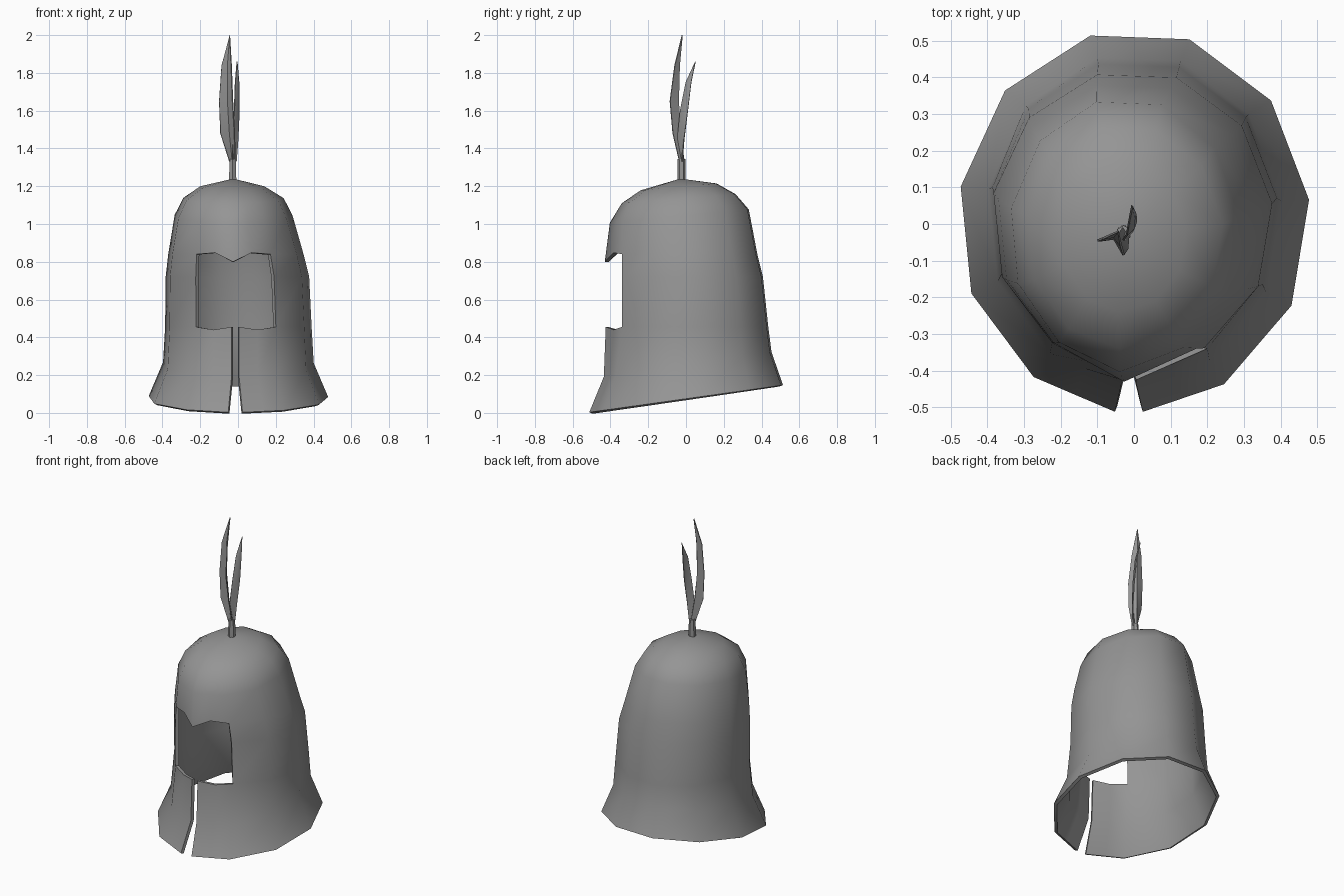
import bpy, bmesh, math

if "Cube" in bpy.data.objects:
    bpy.data.objects.remove(bpy.data.objects["Cube"])

steel = bpy.data.materials.new("steel_grey")
steel.diffuse_color = (0.30, 0.30, 0.30, 1)
steel.use_nodes = True
steel.node_tree.nodes["Principled BSDF"].inputs["Base Color"].default_value = steel.diffuse_color


def finish(name, bm, thickness, angle, offset=-1):
    """Turn a bmesh into a smooth shaded shell with the given thickness."""
    bmesh.ops.remove_doubles(bm, verts=bm.verts, dist=0.0005)
    bmesh.ops.recalc_face_normals(bm, faces=bm.faces)
    me = bpy.data.meshes.new(name)
    bm.to_mesh(me)
    bm.free()
    me.materials.append(steel)
    ob = bpy.data.objects.new(name, me)
    bpy.context.collection.objects.link(ob)
    bpy.context.view_layer.objects.active = ob
    ob.select_set(True)
    if thickness:
        mod = ob.modifiers.new("shell", 'SOLIDIFY')
        mod.thickness = thickness
        mod.offset = offset
        bpy.ops.object.modifier_apply(modifier=mod.name)
    bpy.ops.object.shade_smooth_by_angle(angle=math.radians(angle))
    ob.select_set(False)
    return ob


# Helmet rings: z, slope along y, cx, cy, rx, ry, front y, slit half width
RINGS = [
    (0.075, 0.140, 0.000, 0.010, 0.480, 0.520, -0.512, 0.038),
    (0.255, 0.147, 0.000, 0.016, 0.403, 0.451, -0.435, 0.020),
    (0.455, 0.000, 0.000, 0.025, 0.392, 0.424, -0.425, 0.020),
    (0.720, 0.000, -0.005, 0.012, 0.384, 0.408, -0.425, 0),
    (0.840, 0.000, -0.013, -0.002, 0.362, 0.392, -0.430, 0),
    (1.045, 0.095, -0.025, -0.022, 0.315, 0.366, -0.403, 0),
    (1.137, 0.080, -0.025, -0.034, 0.268, 0.306, -0.340, 0),
    (1.200, 0.090, -0.030, -0.036, 0.172, 0.204, -0.240, 0),
]
SIDES = 11
START = math.radians(-92)


def ring_points(i):
    """Points from the right lip of the slit, around the back, to the left lip."""
    z, slope, cx, cy, rx, ry, fy, slit = RINGS[i]
    around = []
    for k in range(1, SIDES):
        a = START + k * math.tau / SIDES
        x, y = cx + rx * math.cos(a), cy + ry * math.sin(a)
        around.append((x, y, z + slope * y))
    fx = cx - 0.014
    fz = z + slope * fy
    right, left = (fx + slit, fy, fz), (fx - slit, fy, fz)
    mid = lambda p, q: tuple((a + b) / 2 for a, b in zip(p, q))
    mr, ml = mid(right, around[0]), mid(left, around[-1])
    # Pointed brow and slightly dipped lower edge of the face opening
    if i == 4:
        right = left = (fx, fy, 0.80)
        mr, ml = (*mr[:2], 0.848), (*ml[:2], 0.848)
    if i == 2:
        mr, ml = (*mr[:2], 0.44), (*ml[:2], 0.44)
    return [right, mr] + around + [ml, left]


bm = bmesh.new()
rings = [[bm.verts.new(p) for p in ring_points(i)] for i in range(len(RINGS))]
last = len(rings[0]) - 1
for i in range(len(rings) - 1):
    for c in range(last):
        # The two front facets between these rings are the face opening
        if i in (2, 3) and (c < 2 or c >= last - 2):
            continue
        bm.faces.new((rings[i][c], rings[i][c + 1], rings[i + 1][c + 1], rings[i + 1][c]))
apex = bm.verts.new((-0.025, -0.03, 1.24))
for c in range(last):
    bm.faces.new((rings[-1][c], rings[-1][c + 1], apex))
# Drop the unused points inside the opening
bmesh.ops.delete(bm, geom=[v for v in bm.verts if not v.link_faces], context='VERTS')
finish("helmet_shell", bm, 0.02, 50)

# Plume socket
bm = bmesh.new()
bmesh.ops.create_cone(bm, cap_ends=True, segments=6, radius1=0.022, radius2=0.02, depth=0.12)
bmesh.ops.translate(bm, verts=bm.verts, vec=(-0.028, -0.024, 1.285))
finish("plume_socket", bm, 0, 40)


def feather(name, rows, tip):
    """Folded blade: each row is z, left edge, rib, right edge."""
    bm = bmesh.new()
    lines = [[bm.verts.new((x, y, z)) for x, y in pts] for z, *pts in rows]
    end = bm.verts.new(tip)
    for a, b in zip(lines, lines[1:]):
        for k in (0, 1):
            bm.faces.new((a[k], a[k + 1], b[k + 1], b[k]))
    for k in (0, 1):
        bm.faces.new((lines[-1][k], lines[-1][k + 1], end))
    finish(name, bm, 0.006, 40, 0)


feather("feather_tall", [
    (1.33, (-0.045, -0.035), (-0.030, -0.010), (-0.015, -0.035)),
    (1.48, (-0.093, -0.045), (-0.045, -0.030), (-0.018, -0.070)),
    (1.65, (-0.100, -0.045), (-0.055, -0.040), (-0.028, -0.085)),
    (1.84, (-0.087, -0.040), (-0.055, -0.035), (-0.035, -0.060)),
], (-0.043, -0.02, 2.0))

feather("feather_short", [
    (1.33, (-0.030, -0.030), (-0.015, -0.015), (-0.008, -0.020)),
    (1.45, (-0.030, -0.045), (-0.005, -0.020), (0.000, -0.010)),
    (1.60, (-0.020, -0.030), (0.000, -0.010), (0.006, 0.010)),
    (1.75, (-0.015, 0.000), (0.000, 0.010), (0.004, 0.028)),
], (-0.005, 0.05, 1.86))
